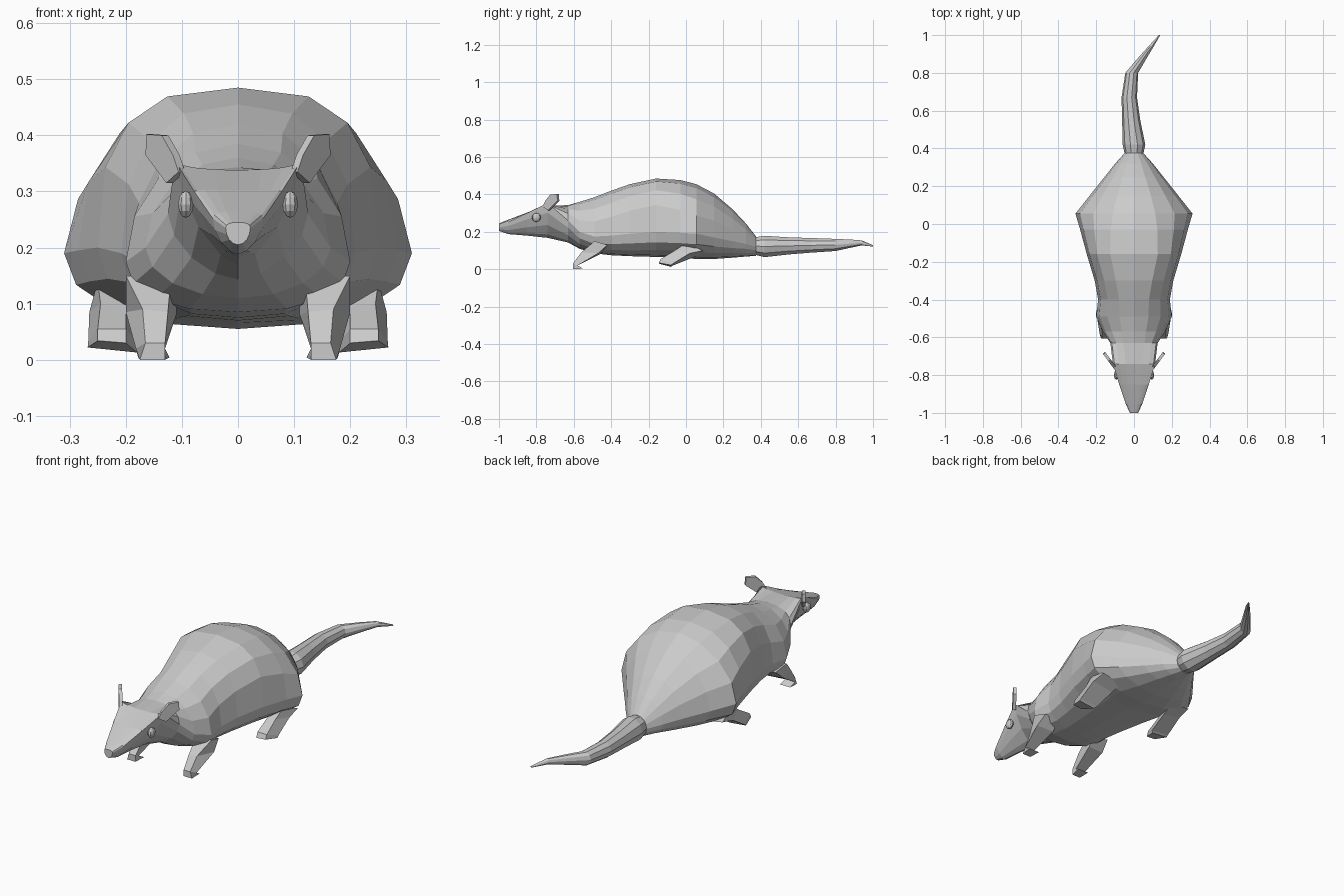
import bpy, bmesh
from math import sin, cos, pi, copysign
from mathutils import Vector


def finish(name, bm):
    bmesh.ops.recalc_face_normals(bm, faces=bm.faces)
    me = bpy.data.meshes.new(name)
    bm.to_mesh(me)
    bm.free()
    ob = bpy.data.objects.new(name, me)
    bpy.context.collection.objects.link(ob)
    return ob


def loft(name, rings):
    bm = bmesh.new()
    rows = [[bm.verts.new(p) for p in ring] for ring in rings]
    n = len(rows[0])
    for a, b in zip(rows, rows[1:]):
        for i in range(n):
            j = (i + 1) % n
            bm.faces.new((a[i], a[j], b[j], b[i]))
    bm.faces.new(rows[0])
    bm.faces.new(rows[-1][::-1])
    return finish(name, bm)


def mirrored(name, rings):
    for side, s in (("left", 1), ("right", -1)):
        loft(f"{side}_{name}", [[(s * x, y, z) for x, y, z in r] for r in rings])


def power(v, p):
    return copysign(abs(v) ** (2 / p), v)


def body_ring(y, top, mid, bottom, w, p_top, p_bottom, n=16):
    ring = []
    for i in range(n):
        a = 2 * pi * i / n
        p = p_top if sin(a) >= 0 else p_bottom
        h = top - mid if sin(a) >= 0 else mid - bottom
        ring.append((w * power(cos(a), p), y, mid + h * power(sin(a), p)))
    return ring


# Body and head: y, top z, widest z, bottom z, half width, upper and lower roundness
body = [
    (-1.00, .245, .235, .205, .022, 2.5, 2.0),
    (-.95, .265, .252, .188, .045, 2.5, 1.7),
    (-.85, .303, .300, .180, .078, 2.5, 1.5),
    (-.74, .338, .354, .168, .112, 2.0, 1.5),
    (-.63, .343, .260, .143, .125, 2.4, 1.7),
    (-.57, .360, .200, .110, .165, 2.0, 2.0),
    (-.49, .385, .175, .085, .200, 2.0, 2.3),
    (-.40, .420, .180, .075, .190, 2.2, 2.3),
    (-.30, .455, .190, .070, .208, 2.5, 2.3),
    (-.16, .485, .200, .066, .250, 2.8, 2.2),
    (-.03, .477, .195, .062, .285, 2.3, 2.2),
    (.055, .455, .190, .055, .310, 1.9, 2.2),
    (.15, .405, .170, .055, .235, 2.0, 2.2),
    (.25, .320, .150, .062, .155, 2.0, 2.2),
    (.32, .245, .135, .068, .100, 2.0, 2.0),
    (.375, .175, .120, .072, .050, 2.0, 2.0),
]
loft("body", [body_ring(*s) for s in body])

# Tail: y, x, z, radius
tail = [(.35, 0, .125, .045), (.42, 0, .122, .060), (.55, -.015, .125, .048),
        (.67, -.025, .128, .041), (.80, -.012, .130, .034), (.88, .045, .137, .023),
        (.94, .090, .141, .014), (1.0, .135, .125, .004)]
loft("tail", [[(x + r * cos(k * pi / 5), y, z + r * sin(k * pi / 5)) for k in range(10)]
              for y, x, z, r in tail])

# Front legs, slanting forward to the ground
mirrored("front_leg", [
    [(.12, -.50, .14), (.20, -.49, .15), (.19, -.42, .13), (.11, -.43, .12)],
    [(.125, -.56, .085), (.17, -.56, .09), (.20, -.47, .085), (.11, -.46, .08)],
    [(.13, -.605, .03), (.165, -.605, .03), (.182, -.58, .02), (.13, -.58, .02)],
    [(.13, -.605, 0), (.175, -.605, 0), (.178, -.55, .004), (.122, -.55, .004)],
])

# Hind feet
mirrored("hind_foot", [
    [(.17, .00, .13), (.25, .00, .14), (.26, .09, .10), (.15, .09, .08)],
    [(.20, -.06, .095), (.245, -.06, .10), (.265, .02, .085), (.16, .03, .06)],
    [(.20, -.135, .055), (.25, -.135, .055), (.267, -.07, .03), (.17, -.07, .02)],
    [(.20, -.145, .030), (.25, -.145, .034), (.268, -.08, .022), (.18, -.08, .013)],
])

# Ears: thin plates flaring out and back
outline = [(.100, .335), (.110, .365), (.130, .400), (.157, .402), (.159, .365), (.122, .315)]
t = Vector((.006, -.005, 0))
mirrored("ear", [[Vector((x, -.755 + (x - .105) * 1.35, z)) + s * t for x, z in outline]
                 for s in (-1, 1)])

# Eyes
for side, s in (("left", 1), ("right", -1)):
    bm = bmesh.new()
    bmesh.ops.create_uvsphere(bm, u_segments=10, v_segments=6, radius=.024)
    bmesh.ops.scale(bm, vec=(.6, 1, 1), verts=bm.verts)
    bmesh.ops.translate(bm, vec=(s * .093, -.80, .277), verts=bm.verts)
    finish(f"{side}_eye", bm)
